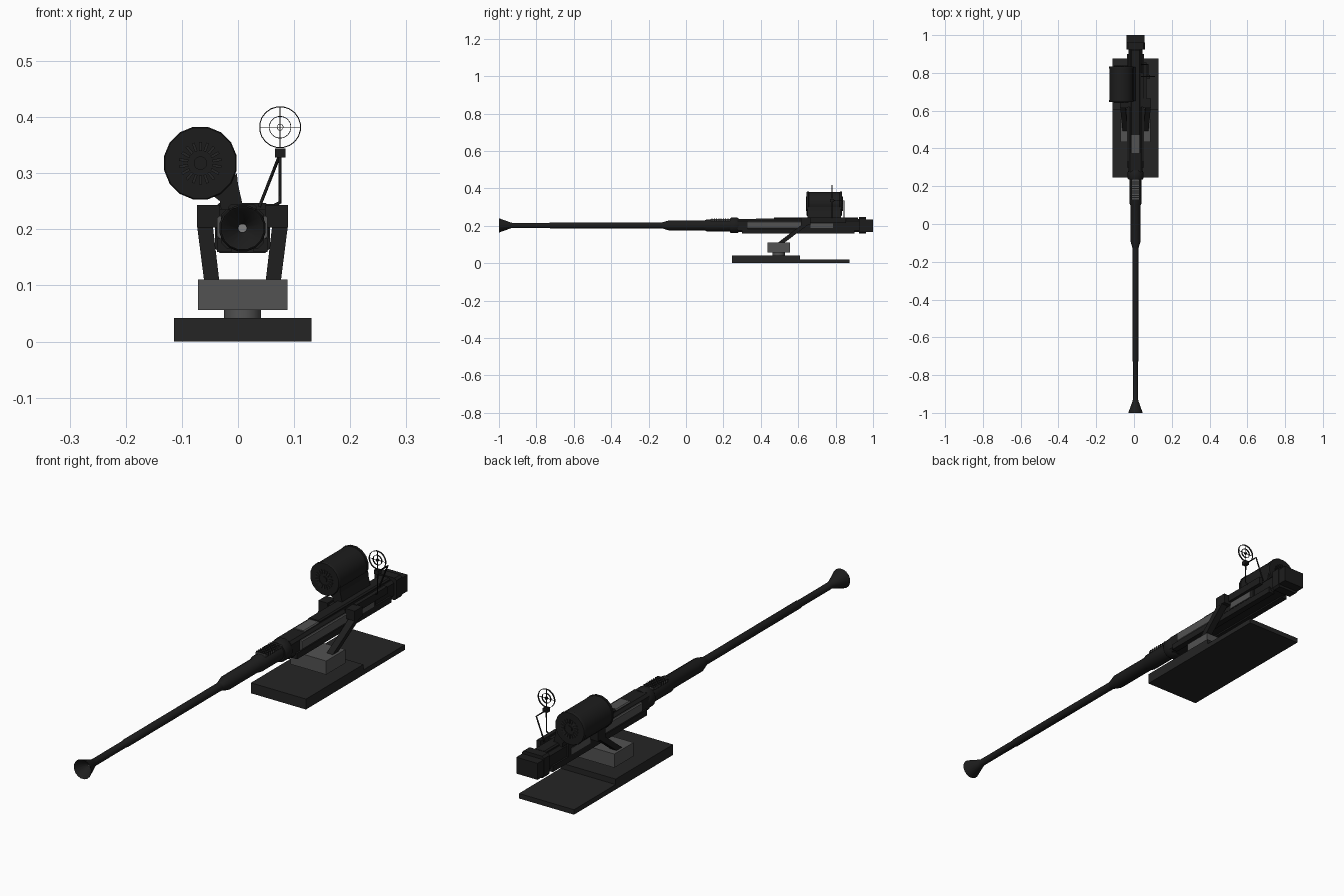
import bpy, bmesh, math
from mathutils import Vector

cube = bpy.data.objects.get("Cube")
if cube:
    bpy.data.objects.remove(cube, do_unlink=True)

CX, CZ = 0.008, 0.202  # gun axis


def material(name, v):
    m = bpy.data.materials.new(name)
    m.use_nodes = True
    m.diffuse_color = (v, v, v, 1)
    m.node_tree.nodes["Principled BSDF"].inputs["Base Color"].default_value = (v, v, v, 1)
    return m


BLACK = material("gunmetal black", 0.012)
DARK = material("dark base", 0.018)
GREY = material("steel grey", 0.085)
LIGHT = material("bore grey", 0.22)


def finish(name, bm, mat, smooth=False):
    bmesh.ops.recalc_face_normals(bm, faces=bm.faces)
    me = bpy.data.meshes.new(name)
    bm.to_mesh(me)
    bm.free()
    me.materials.append(mat)
    ob = bpy.data.objects.new(name, me)
    bpy.context.collection.objects.link(ob)
    if smooth:
        bpy.ops.object.select_all(action='DESELECT')
        ob.select_set(True)
        bpy.context.view_layer.objects.active = ob
        bpy.ops.object.shade_smooth_by_angle(angle=math.radians(35))
    return ob


def box(name, x, y, z, mat, bevel=0):
    """Box from (min, max) pairs."""
    bm = bmesh.new()
    bmesh.ops.create_cube(bm, size=1)
    for v in bm.verts:
        v.co = [lo + (c + 0.5) * (hi - lo) for c, (lo, hi) in zip(v.co, (x, y, z))]
    if bevel:
        edges = [e for e in bm.edges if abs(e.verts[0].co.y - e.verts[1].co.y) > 1e-4]
        bmesh.ops.bevel(bm, geom=edges, offset=bevel, segments=1, affect='EDGES')
    return finish(name, bm, mat)


def pair(name, x, y, z, mat, bevel=0):
    """Boxes on both sides of the gun axis; x is the distance from it."""
    box("left_" + name, (CX + x[0], CX + x[1]), y, z, mat, bevel)
    box("right_" + name, (CX - x[1], CX - x[0]), y, z, mat, bevel)


def lathe(name, profile, mat, sides=16, cx=CX, cz=CZ, closed=False, smooth=True):
    """Revolve (y, radius) points about an axis along y."""
    bm = bmesh.new()
    rings = []
    for y, r in profile:
        rings.append([bm.verts.new((cx + r * math.sin(a), y, cz + r * math.cos(a)))
                      for a in (2 * math.pi * (i + 0.5) / sides for i in range(sides))])
    spans = list(zip(rings, rings[1:]))
    if closed:
        spans.append((rings[-1], rings[0]))
    else:
        bm.faces.new(rings[0])
        bm.faces.new(rings[-1])
    for a, b in spans:
        for i in range(sides):
            j = (i + 1) % sides
            bm.faces.new((a[i], a[j], b[j], b[i]))
    return finish(name, bm, mat, smooth)


def prism(name, outline, y0, y1, mat):
    """Extrude an (x, z) outline along y."""
    bm = bmesh.new()
    ends = [[bm.verts.new((x, y, z)) for x, z in outline] for y in (y0, y1)]
    for e in ends:
        bm.faces.new(e)
    for i in range(len(outline)):
        j = (i + 1) % len(outline)
        bm.faces.new((ends[0][i], ends[0][j], ends[1][j], ends[1][i]))
    return finish(name, bm, mat)


def rod(name, points, radius, mat):
    cu = bpy.data.curves.new(name, 'CURVE')
    cu.dimensions = '3D'
    cu.bevel_depth = radius
    cu.bevel_resolution = 1
    cu.use_fill_caps = True
    sp = cu.splines.new('POLY')
    sp.points.add(len(points) - 1)
    for p, co in zip(sp.points, points):
        p.co = (*co, 1)
    cu.materials.append(mat)
    ob = bpy.data.objects.new(name, cu)
    bpy.context.collection.objects.link(ob)


# Base plates, swivel and pedestal
box("base_front", (-0.114, 0.131), (0.245, 0.61), (0, 0.042), DARK)
box("base_rear", (-0.114, 0.131), (0.61, 0.875), (0, 0.02), DARK)
lathe_pts = 20
bm = bmesh.new()
bmesh.ops.create_cone(bm, cap_ends=True, segments=lathe_pts, radius1=0.033, radius2=0.033, depth=0.03)
bmesh.ops.translate(bm, verts=bm.verts, vec=(CX, 0.495, 0.052))
finish("swivel", bm, GREY, True)
box("pedestal", (-0.071, 0.088), (0.435, 0.557), (0.056, 0.111), GREY)

# Cradle arms leaning back up to the trunnions
for side, s in (("left", 1), ("right", -1)):
    bm = bmesh.new()
    loops = []
    for xi, xo, y, z in ((0.041, 0.068, 0.485, 0.105), (0.053, 0.081, 0.62, 0.207)):
        loops.append([bm.verts.new((CX + s * x, y + d, z)) for x, d in
                      ((xi, 0), (xo, 0), (xo, 0.035), (xi, 0.035))])
    for f in loops:
        bm.faces.new(f)
    for i in range(4):
        j = (i + 1) % 4
        bm.faces.new((loops[0][i], loops[0][j], loops[1][j], loops[1][i]))
    finish(side + "_cradle_arm", bm, BLACK)
pair("trunnion", (0.04, 0.081), (0.615, 0.665), (0.203, 0.243), BLACK)

# Barrel with hollow flared muzzle
lathe("barrel", [(-0.95, 0.008), (-0.998, 0.036), (-1.0, 0.039), (-0.94, 0.017),
                 (-0.93, 0.014), (-0.73, 0.014), (-0.725, 0.016), (-0.12, 0.016)], BLACK)
lathe("bore", [(-0.954, 0.008), (-0.949, 0.008)], LIGHT)
lathe("barrel_jacket", [(-0.13, 0.016), (-0.09, 0.028), (0.1, 0.028), (0.11, 0.033),
                        (0.245, 0.033)], BLACK, 12)
lathe("jacket_collar", [(0.235, 0.038), (0.242, 0.042), (0.275, 0.042), (0.282, 0.038)], BLACK)

# Cooling vent on top of the jacket
box("vent_panel", (CX - 0.022, CX + 0.022), (0.13, 0.238), (0.21, 0.235), GREY)
for i in range(8):
    y = 0.137 + i * 0.012
    box(f"vent_slat_{i + 1}", (CX - 0.023, CX + 0.023), (y, y + 0.005), (0.212, 0.238), BLACK)

# Receiver
box("receiver", (CX - 0.038, CX + 0.038), (0.275, 0.95), (0.166, 0.236), BLACK, 0.01)
pair("front_rail", (0.03, 0.045), (0.33, 0.62), (0.184, 0.224), GREY, 0.004)
pair("rear_rail", (0.03, 0.046), (0.62, 0.8), (0.184, 0.236), BLACK)
pair("rail_inlay", (0.04, 0.0475), (0.665, 0.785), (0.187, 0.213), GREY)
pair("lower_rail", (0.02, 0.045), (0.3, 0.9), (0.16, 0.184), BLACK)
box("feed_cover", (CX - 0.025, CX + 0.025), (0.47, 0.92), (0.23, 0.245), BLACK, 0.005)
box("feed_window", (CX - 0.024, CX + 0.024), (0.375, 0.47), (0.23, 0.24), GREY, 0.004)
box("rear_collar", (CX - 0.049, CX + 0.049), (0.925, 0.962), (0.158, 0.247), BLACK, 0.008)
box("breech_block", (CX - 0.047, CX + 0.047), (0.955, 1.0), (0.168, 0.234), BLACK)
box("sight_mount", (0.05, 0.066), (0.66, 0.855), (0.215, 0.245), BLACK)

# Ammunition drum with rims, vented faces and feed neck
DX, DZ, DR = -0.067, 0.318, 0.066
lathe("drum", [(0.645, DR - 0.002), (0.648, DR), (0.656, DR), (0.657, DR - 0.002),
               (0.822, DR - 0.002), (0.823, DR), (0.832, DR), (0.835, DR - 0.002)],
      BLACK, 16, DX, DZ)
for end, y0, y1 in (("front", 0.641, 0.646), ("rear", 0.834, 0.839)):
    lathe(end + "_drum_hub", [(y0, 0.012), (y1, 0.012)], BLACK, 16, DX, DZ)
    bm = bmesh.new()
    for i in range(18):
        a = 2 * math.pi * i / 18
        out, side = Vector((math.sin(a), 0, math.cos(a))), Vector((math.cos(a), 0, -math.sin(a)))
        geo = bmesh.ops.create_cube(bm, size=1)["verts"]
        for v in geo:
            u, w, h = v.co
            v.co = Vector((DX, (y0 + y1) / 2 + w * 0.005, DZ)) + out * (0.03 + h * 0.016) + side * u * 0.005
    finish(end + "_drum_ribs", bm, DARK)
prism("feed_neck", [(-0.045, 0.26), (-0.002, 0.3), (0.0, 0.28), (0.01, 0.236), (-0.03, 0.232),
                    (-0.032, 0.25)], 0.65, 0.83, BLACK)

# Ring sight on bent rods
SX, SY, SZ = 0.075, 0.78, 0.382
for name, r, t in (("outer", 0.0375, 0.0018), ("inner", 0.02, 0.0012), ("centre", 0.006, 0.001)):
    lathe(name + "_sight_ring", [(SY - 0.003, r), (SY + 0.003, r), (SY + 0.003, r - t),
                                 (SY - 0.003, r - t)], BLACK, 20, SX, SZ, True)
box("sight_crosshair_upright", (SX - 0.0006, SX + 0.0006), (SY - 0.001, SY + 0.001),
    (SZ - 0.037, SZ + 0.037), BLACK)
box("sight_crosshair_level", (SX - 0.037, SX + 0.037), (SY - 0.001, SY + 0.001),
    (SZ - 0.0006, SZ + 0.0006), BLACK)
box("sight_block", (0.066, 0.085), (0.77, 0.79), (0.328, 0.344), BLACK)
rod("sight_upright", [(SX, SY, 0.335), (SX, SY, 0.248), (0.05, SY, 0.235)], 0.003, BLACK)
rod("sight_brace", [(SX, SY, 0.334), (SX, 0.845, 0.334), (0.038, 0.845, 0.24)], 0.003, BLACK)
